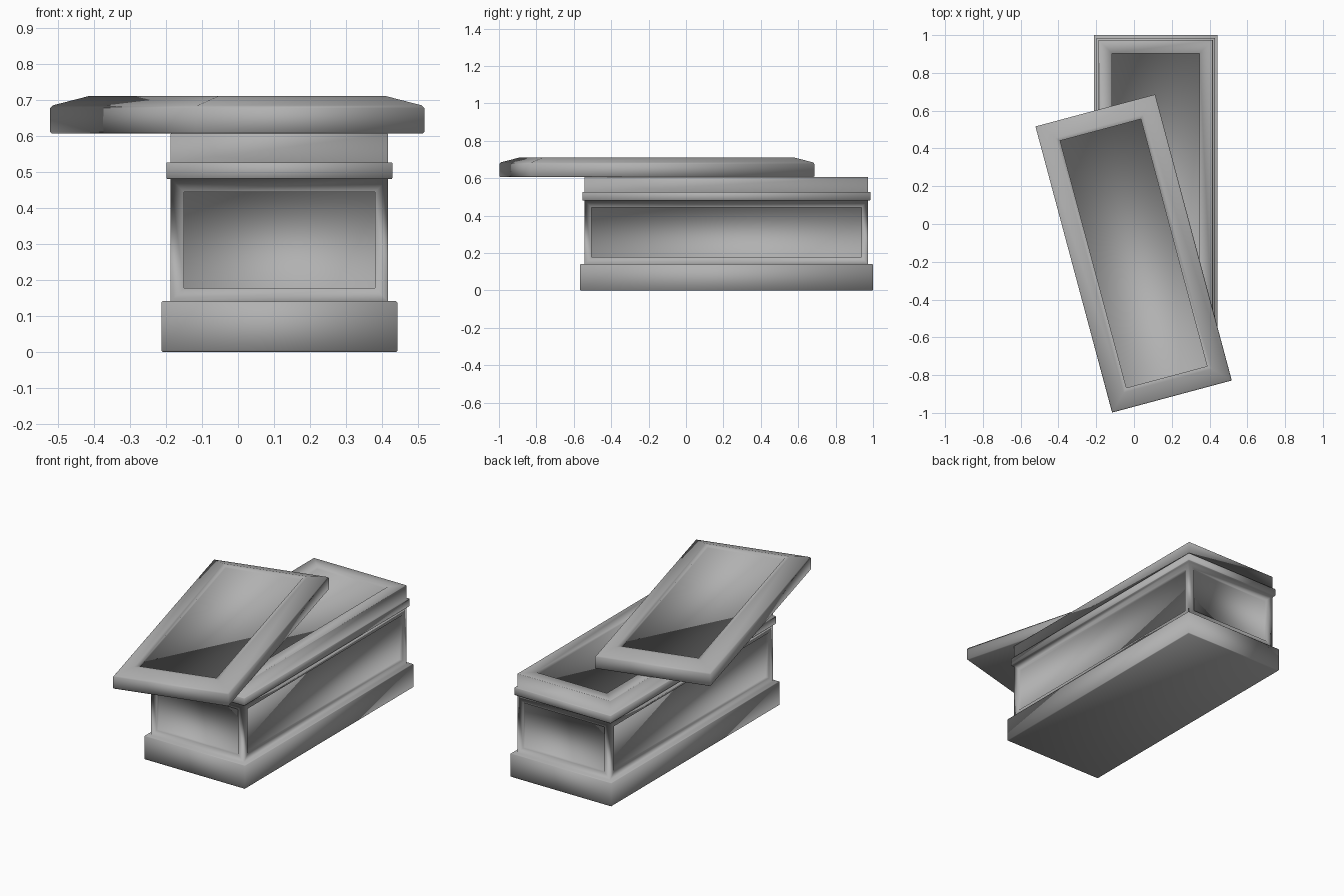
import bpy, bmesh, math
from mathutils import Vector

if "Cube" in bpy.data.objects:
    bpy.data.objects.remove(bpy.data.objects["Cube"])

stone = bpy.data.materials.new("dark_stone")
stone.diffuse_color = (0.44, 0.44, 0.44, 1)
stone.use_nodes = True
stone.node_tree.nodes["Principled BSDF"].inputs["Base Color"].default_value = stone.diffuse_color


def stacked_box(name, half_x, half_y, rings, panels, loc, angle=0.0):
    """Rectangular rings (inset, z) bridged into a closed solid, with recessed panels."""
    bm = bmesh.new()
    loops = []
    for inset, z in rings:
        x, y = half_x - inset, half_y - inset
        loops.append([bm.verts.new((sx * x, sy * y, z))
                      for sx, sy in ((-1, -1), (1, -1), (1, 1), (-1, 1))])
    bm.faces.new(loops[0][::-1])
    bands = []
    for a, b in zip(loops, loops[1:]):
        bands.append([bm.faces.new((a[i], a[(i + 1) % 4], b[(i + 1) % 4], b[i]))
                      for i in range(4)])
    top = bm.faces.new(loops[-1])
    bm.normal_update()
    # recessed panels: inset the face, then push a second loop straight in
    for where, border, depth in panels:
        for face in ([top] if where == "top" else bands[where]):
            bmesh.ops.inset_region(bm, faces=[face], thickness=border, use_even_offset=True)
            n = Vector(face.normal)
            new = bmesh.ops.extrude_discrete_faces(bm, faces=[face])["faces"][0]
            bmesh.ops.translate(bm, verts=new.verts[:], vec=-n * depth)
    bmesh.ops.recalc_face_normals(bm, faces=bm.faces[:])
    for f in bm.faces:
        f.smooth = True
    me = bpy.data.meshes.new(name)
    bm.to_mesh(me)
    bm.free()
    me.materials.append(stone)
    ob = bpy.data.objects.new(name, me)
    ob.location = loc
    ob.rotation_euler.z = angle
    bpy.context.collection.objects.link(ob)
    return ob


# plinth, panelled chest, moulding band and rim in one solid
E = 0.004
chest = [
    (E, 0), (0, E), (0, 0.137), (E, 0.141),            # plinth
    (0.026, 0.141), (0.026, 0.481),                    # panelled walls
    (0.016, 0.481), (0.014, 0.484), (0.014, 0.524), (0.016, 0.527),  # band
    (0.026, 0.527), (0.026, 0.605), (0.028, 0.607),    # rim
]
stacked_box("stone_chest", 0.328, 0.784, chest,
            [(4, 0.037, 0.02), ("top", 0.069, 0.02)], (0.115, 0.216, 0))

# sloped lid, pushed askew
lid = [(E, 0.607), (0, 0.611), (0, 0.677), (0.006, 0.685), (0.085, 0.710), (0.088, 0.711)]
stacked_box("stone_lid", 0.328, 0.784, lid,
            [("top", 0.019, 0.015)], (-0.002, -0.156, 0), math.radians(15))
